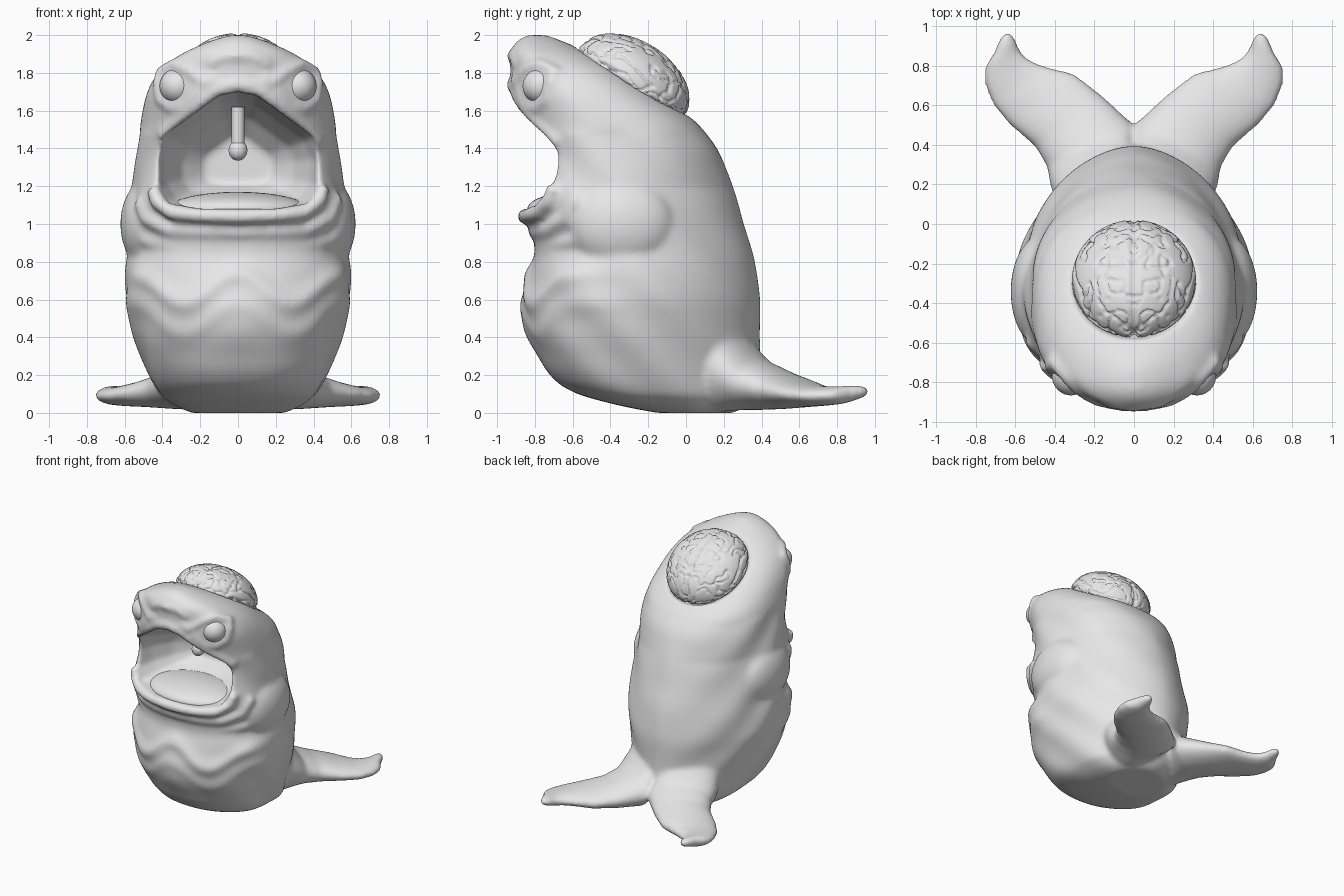
import bpy, bmesh, math
from mathutils import Vector, noise

old = bpy.data.objects.get("Cube")
if old:
    bpy.data.objects.remove(old)

clay = bpy.data.materials.new("light_grey_clay")
clay.use_nodes = True
clay.diffuse_color = (0.8, 0.8, 0.8, 1)
clay.node_tree.nodes["Principled BSDF"].inputs["Base Color"].default_value = (0.8, 0.8, 0.8, 1)

# Body profile: height, front y, back y, half width
PROFILE = [
    (0.0, -.15, .25, .24), (.05, -.43, .36, .38), (.1, -.61, .39, .425), (.2, -.73, .4, .475),
    (.4, -.83, .39, .55), (.6, -.86, .395, .6), (.75, -.83, .375, .595), (.85, -.79, .355, .575),
    (1.0, -.83, .305, .58), (1.1, -.85, .28, .575), (1.2, -.84, .25, .555), (1.4, -.86, .17, .53),
    (1.55, -.91, .05, .515), (1.7, -.94, -.16, .485), (1.8, -.93, -.3, .43), (1.84, -.92, -.37, .39),
    (1.9, -.95, -.49, .31), (1.96, -.92, -.63, .19), (2.0, -.84, -.74, .04)]


def raw_section(z):
    for a, b in zip(PROFILE, PROFILE[1:]):
        if z <= b[0]:
            t = (z - a[0]) / (b[0] - a[0])
            return [p + (q - p) * t for p, q in zip(a, b)][1:]
    return PROFILE[-1][1:]


def section(z):
    """Front, back, half width and widest depth, softened over a short span."""
    r = min(.05, z, 2 - z)
    rows = [raw_section(z + r * k / 2) for k in range(-2, 3)]
    f, b, w = [sum(col) / len(rows) for col in zip(*rows)]
    return f, b, w, f + (b - f) * .44


def powers(z):
    """Roundness of the front and back halves, changing from trunk to head."""
    t = max(0, min(1, (z - 1.2) / .35))
    return 2.3 - .4 * t, 1.8 + .7 * t


def front_y(x, z):
    """Depth of the front skin at a given spot."""
    f, b, w, yw = section(z)
    n = powers(z)[0]
    return yw + (f - yw) * (1 - min(1, abs(x) / w) ** n) ** (1 / n)


def finish(name, bm):
    bmesh.ops.recalc_face_normals(bm, faces=bm.faces)
    me = bpy.data.meshes.new(name)
    bm.to_mesh(me)
    bm.free()
    me.materials.append(clay)
    for p in me.polygons:
        p.use_smooth = True
    ob = bpy.data.objects.new(name, me)
    bpy.context.collection.objects.link(ob)
    return ob


def loft(name, rings):
    bm = bmesh.new()
    loops = [[bm.verts.new(p) for p in r] for r in rings]
    n = len(loops[0])
    for a, b in zip(loops, loops[1:]):
        for i in range(n):
            bm.faces.new((a[i], a[(i + 1) % n], b[(i + 1) % n], b[i]))
    bm.faces.new(loops[0])
    bm.faces.new(loops[-1])
    return finish(name, bm)


def ball(name, center, size, detail=4):
    bm = bmesh.new()
    bmesh.ops.create_icosphere(bm, subdivisions=detail, radius=1)
    for v in bm.verts:
        v.co = Vector(center) + Vector(c * s for c, s in zip(v.co, size))
    return finish(name, bm)


def tube(name, points, radius):
    cu = bpy.data.curves.new(name, "CURVE")
    cu.dimensions = "3D"
    cu.bevel_depth = radius
    cu.use_fill_caps = True
    sp = cu.splines.new("POLY")
    sp.points.add(len(points) - 1)
    for sp_pt, p in zip(sp.points, points):
        sp_pt.co = (*p, 1)
    ob = bpy.data.objects.new(name, cu)
    bpy.context.collection.objects.link(ob)
    bpy.ops.object.select_all(action="DESELECT")
    ob.select_set(True)
    bpy.context.view_layer.objects.active = ob
    bpy.ops.object.convert(target="MESH")
    ob = bpy.context.view_layer.objects.active
    ob.data.materials.clear()
    ob.data.materials.append(clay)
    return ob


def skin_path(points, sink=0.0, steps=6):
    """Refine an outline in x and z and lay it on the front skin."""
    out = []
    for (x0, z0), (x1, z1) in zip(points, points[1:]):
        for k in range(steps):
            x, z = x0 + (x1 - x0) * k / steps, z0 + (z1 - z0) * k / steps
            out.append((x, front_y(x, z) + sink, z))
    return out


def mirrored(half):
    return half + [(-x, z) for x, z in reversed(half)]


# Torso and head, with wavy belly folds and slanted flank creases
N = 96
rings = []
for i in range(101):
    z = 2.0 * i / 100
    f, b, w, yw = section(z)
    n_front, n_back = powers(z)
    ring = []
    for k in range(N):
        a = math.tau * k / N
        c, s = math.cos(a), math.sin(a)
        e = 2 / (n_front if s < 0 else n_back)
        x = w * math.copysign(abs(c) ** e, c)
        y = yw + (yw - f if s < 0 else b - yw) * math.copysign(abs(s) ** e, s)
        fold = 0.66 + 0.08 * math.cos(math.tau * x / 0.56)
        bump = 0.0
        if s < 0:
            for drop, amp in ((0, .024), (.16, .012)):
                bump += amp * math.exp(-((z - fold + drop) / .055) ** 2) * min(1, -2 * s)
            bump += .025 * math.exp(-(x / .15) ** 2 - ((z - .47) / .13) ** 2)
        if z < 1.5:
            bump += 0.008 * math.sin(16 * (z + y)) * abs(c)
        ring.append((x + bump * c, y + bump * s, z))
    rings.append(ring)
body = loft("body", rings)
parts = [body]

# Tail flippers: inner edge, outer edge, centre height, half thickness
FLIPPER = [((.0, .1), (.3, .0), .4, .4), ((.0, .3), (.39, .1), .27, .265), ((.0, .41), (.425, .2), .2, .185),
           ((.0, .5), (.44, .29), .15, .135),
           ((.15, .64), (.5, .39), .12, .1), ((.3, .76), (.63, .5), .1, .07),
           ((.44, .795), (.715, .6), .09, .055), ((.52, .825), (.755, .7), .09, .05),
           ((.57, .87), (.757, .79), .095, .047), ((.6, .94), (.71, .86), .108, .04),
           ((.625, .97), (.67, .955), .115, .025)]
for side, name in ((1, "left_flipper"), (-1, "right_flipper")):
    rings = []
    for inner, outer, zc, h in FLIPPER:
        p, q = Vector(inner), Vector(outer)
        mid, half = (p + q) / 2, (q - p) / 2
        ring = []
        for k in range(24):
            a = math.tau * k / 24
            xy = mid + half * math.cos(a)
            ring.append((side * xy.x, xy.y, zc + h * math.sin(a)))
        rings.append(ring)
    parts.append(loft(name, rings))

# Lips, chin rolls and nose
for name, half, sink, radius in (
        ("upper_lip", [(.43, 1.43), (.26, 1.6), (.1, 1.72), (.02, 1.74)], .02, .035),
        ("lower_lip", [(.45, 1.2), (.43, 1.12), (.35, 1.06), (.2, 1.045), (.02, 1.04)], -.015, .04),
        ("chin_roll", [(.52, 1.14), (.48, 1.03), (.36, .97), (.02, .96)], .025, .042),
        ("throat_roll", [(.55, 1.0), (.48, .91), (.3, .88), (.02, .88)], .03, .035),
        ("nose_ridge", [(.16, 1.84), (.08, 1.89), (.02, 1.89)], .01, .025)):
    parts.append(tube(name, skin_path(mirrored(half), sink), radius))

# Eyelids and the soft bulges behind the jaw
for side in (1, -1):
    for name, half, radius in (
            ("brow", [(.43, 1.74), (.41, 1.81), (.34, 1.85), (.26, 1.81), (.17, 1.74), (.12, 1.78)], .028),
            ("lower_lid", [(.43, 1.74), (.42, 1.66), (.35, 1.61), (.27, 1.63), (.19, 1.73)], .024)):
        parts.append(tube(name, skin_path([(side * x, z) for x, z in half], .01), radius))
    parts.append(ball("jaw_bulge", (side * .47, -.34, 1.0), (.153, .28, .24)))

bpy.ops.object.select_all(action="DESELECT")
for p in parts:
    p.select_set(True)
bpy.context.view_layer.objects.active = body
bpy.ops.object.join()
body.data.materials.clear()
body.data.materials.append(clay)

# Hidden cutters: mouth cavity and shallow skull socket
MOUTH = [(0, 1.7), (.1, 1.68), (.25, 1.57), (.4, 1.46), (.44, 1.35), (.43, 1.2),
         (.37, 1.11), (.2, 1.08), (0, 1.08)]
outline = MOUTH + [(-x, z) for x, z in reversed(MOUTH[1:-1])]
mouth_cut = loft("mouth_cutter", [
    [(x * s, y, 1.3 + (z - 1.3) * s) for x, z in outline]
    for y, s in ((-1.2, 1), (-.73, 1), (-.58, .88), (-.42, .68), (-.3, .4))])

# Dome lying on the sloping back of the skull: shape is set along the slope
ALONG, OUT = Vector((0, .85, -.53)), Vector((0, .53, .85))


def skull_dome(name, grow, groove):
    ob = ball(name, (0, 0, 0), (1, 1, 1), 6)
    for v in ob.data.vertices:
        d = v.co.normalized()
        q = Vector((abs(d.x), d.y, d.z))
        n = noise.noise(q * 4 + noise.noise_vector(q * 3) * .5)
        r = grow - groove * (math.exp(-(n / .08) ** 2) + math.exp(-(d.x / .05) ** 2))
        height = .215 if d.z > 0 else .09
        v.co = Vector((d.x * .31 * r, -.285, 1.755)) + ALONG * d.y * .33 * r + OUT * d.z * height * r
    return ob


skull_cut = skull_dome("skull_cutter", 1.04, 0)
skull_dome("brain", 1.01, .05)


def remesh(size):
    m = body.modifiers.new("Remesh", "REMESH")
    m.mode = "VOXEL"
    m.voxel_size = size
    m.use_smooth_shade = True


remesh(.016)
for cutter in (mouth_cut, skull_cut):
    cutter.hide_render = True
    cutter.hide_set(True)
    m = body.modifiers.new("Cut", "BOOLEAN")
    m.operation = "DIFFERENCE"
    m.object = cutter
    m.solver = "EXACT"
remesh(.015)
m = body.modifiers.new("Soften", "SMOOTH")
m.factor = .5
m.iterations = 8

# Eyes, tongue and uvula
for side, name in ((1, "left_eye"), (-1, "right_eye")):
    ball(name, (side * .318, -.765, 1.73), (.097, .1, .095))
ball("tongue", (0, -.58, 1.08), (.37, .26, .09))
tube("uvula_stem", [(0, -.52, 1.62), (0, -.52, 1.42)], .035)
ball("uvula_tip", (0, -.52, 1.39), (.05, .05, .055), 3)
